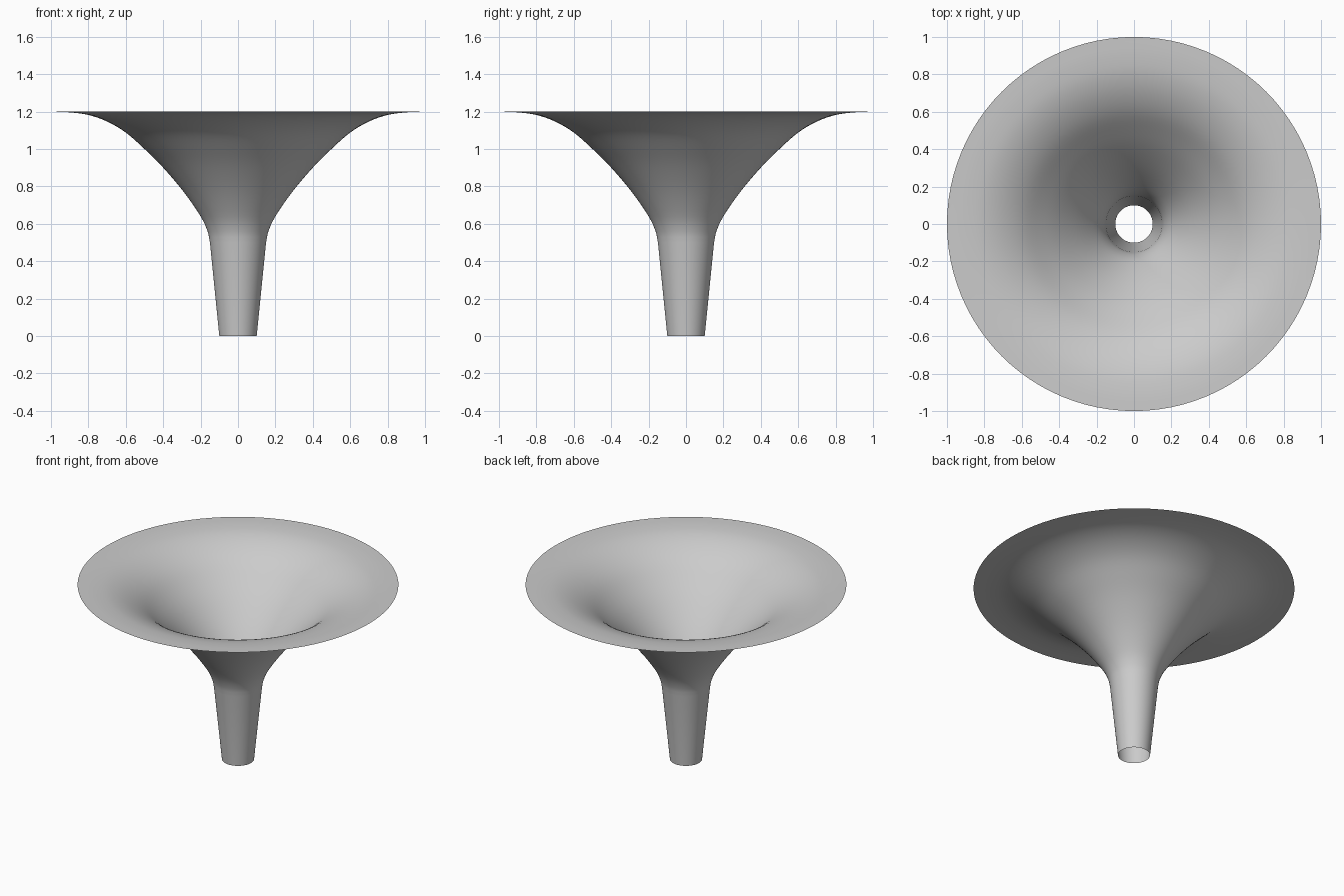
import bpy
import bmesh
import math
from mathutils import Vector

cube = bpy.data.objects.get("Cube")
if cube:
    bpy.data.objects.remove(cube, do_unlink=True)

SEGMENTS = 96
STEPS = 4

# Radius and height along the flared bell
flare = [Vector(p) for p in (
    (0.15, 0.5), (0.163, 0.56), (0.2, 0.64), (0.29, 0.77), (0.4, 0.9),
    (0.5, 1.0), (0.6, 1.088), (0.7, 1.147), (0.8, 1.182), (0.9, 1.196), (1.0, 1.2))]


def smooth_path(points):
    """Catmull-Rom curve through the points."""
    ends = [2 * points[0] - points[1]] + points + [2 * points[-1] - points[-2]]
    path = []
    for a, b, c, d in zip(ends, ends[1:], ends[2:], ends[3:]):
        for i in range(STEPS):
            t = i / STEPS
            path.append(0.5 * (2 * b + (c - a) * t + (2 * a - 5 * b + 4 * c - d) * t ** 2
                               + (3 * b - a - 3 * c + d) * t ** 3))
    return path + [points[-1]]


# Straight tapering spout, then the flare
profile = [Vector((0.1, 0.0))] + smooth_path(flare)

# Turn the profile into one thin open shell
bm = bmesh.new()
rings = []
for radius, height in profile:
    angles = [math.tau * i / SEGMENTS for i in range(SEGMENTS)]
    rings.append([bm.verts.new((radius * math.cos(a), radius * math.sin(a), height))
                  for a in angles])
for low, high in zip(rings, rings[1:]):
    for i in range(SEGMENTS):
        j = (i + 1) % SEGMENTS
        bm.faces.new((low[i], low[j], high[j], high[i])).smooth = True
mesh = bpy.data.meshes.new("funnel")
bm.to_mesh(mesh)
bm.free()

funnel = bpy.data.objects.new("funnel", mesh)
bpy.context.collection.objects.link(funnel)

# Plain grey finish
grey = bpy.data.materials.new("light grey")
grey.use_nodes = True
color = (0.6, 0.6, 0.6, 1.0)
grey.diffuse_color = color
grey.node_tree.nodes["Principled BSDF"].inputs["Base Color"].default_value = color
mesh.materials.append(grey)
